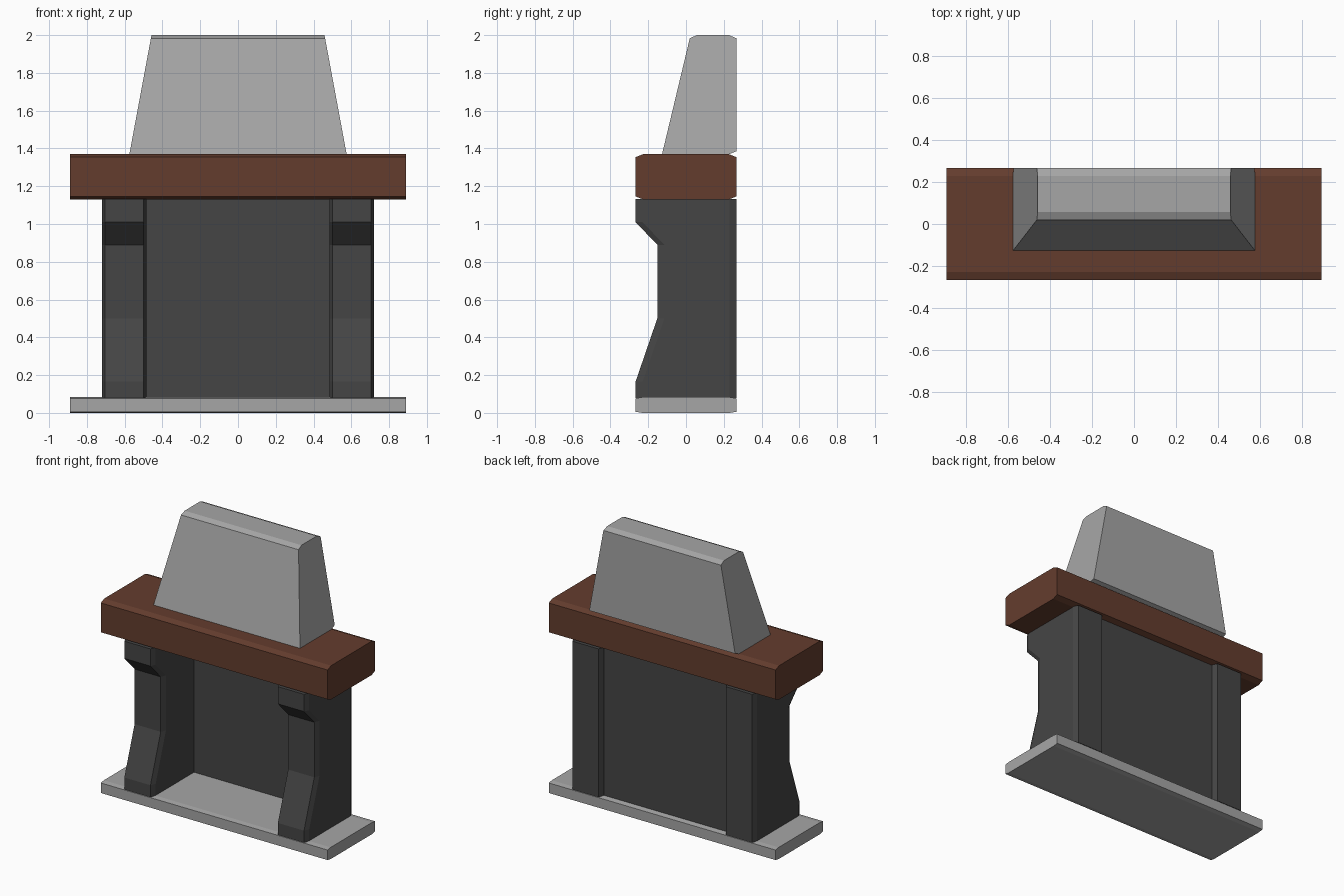
import bpy, bmesh

if "Cube" in bpy.data.objects:
    bpy.data.objects.remove(bpy.data.objects["Cube"])


def material(name, rgb):
    m = bpy.data.materials.new(name)
    m.diffuse_color = (*rgb, 1.0)
    m.use_nodes = True
    m.node_tree.nodes["Principled BSDF"].inputs["Base Color"].default_value = m.diffuse_color
    return m


STONE = material("light_grey_stone", (0.38, 0.38, 0.38))
WOOD = material("brown_wood", (0.127, 0.046, 0.027))
IRON = material("charcoal", (0.06, 0.06, 0.06))


def loft(name, rings, mat):
    """Join equal-sized point rings into a closed flat-shaded solid."""
    bm = bmesh.new()
    loops = [[bm.verts.new(p) for p in ring] for ring in rings]
    n = len(loops[0])
    for a, b in zip(loops, loops[1:]):
        for i in range(n):
            j = (i + 1) % n
            bm.faces.new((a[i], a[j], b[j], b[i]))
    bm.faces.new(loops[0])
    bm.faces.new(loops[-1])
    bmesh.ops.recalc_face_normals(bm, faces=bm.faces)
    mesh = bpy.data.meshes.new(name)
    bm.to_mesh(mesh)
    bm.free()
    mesh.materials.append(mat)
    ob = bpy.data.objects.new(name, mesh)
    bpy.context.collection.objects.link(ob)
    return ob


def bar(name, x, y, z0, z1, cy, cz, mat):
    """Long slab whose lengthwise edges are chamfered."""
    prof = [(-y, z0 + cz), (-y + cy, z0), (y - cy, z0), (y, z0 + cz),
            (y, z1 - cz), (y - cy, z1), (-y + cy, z1), (-y, z1 - cz)]
    return loft(name, [[(s * x, py, pz) for py, pz in prof] for s in (-1, 1)], mat)


# Hearth slab and mantel beam
bar("hearth_slab", 0.89, 0.267, 0.0, 0.083, 0.035, 0.006, STONE)
bar("mantel", 0.89, 0.267, 1.13, 1.37, 0.04, 0.016, WOOD)

# Side pillars: chamfered cross-section, front edge follows the bracket outline
X0, X1, CX, CY, BACK = 0.485, 0.72, 0.015, 0.037, 0.267
outline = [(0.08, -0.267), (0.165, -0.267), (0.5, -0.152),
           (0.89, -0.152), (1.01, -0.267), (1.132, -0.267)]
for side, s in (("left", -1), ("right", 1)):
    rings = []
    for z, f in outline:
        section = [(X0 + CX, f), (X1 - CX, f), (X1, f + CY), (X1, BACK - CY),
                   (X1 - CX, BACK), (X0 + CX, BACK), (X0, BACK - CY), (X0, f + CY)]
        rings.append([(s * x, y, z) for x, y in section])
    loft(side + "_pillar", rings, IRON)

# Back panel of the firebox
loft("back_panel", [[(x, y, z) for x, y in
                     ((-0.5, 0.2), (0.5, 0.2), (0.5, 0.228), (-0.5, 0.228))]
                    for z in (0.08, 1.132)], IRON)

# Chimney hood: sloped front and sides, flat back
hood = [(-0.127, 1.369), (0.225, 1.369), (0.267, 1.385), (0.267, 1.983),
        (0.228, 2.0), (0.057, 2.0), (0.02, 1.983)]


def half_width(z):
    return 0.575 - (z - 1.37) / 0.63 * 0.117


loft("chimney_hood", [[(s * half_width(z), y, z) for y, z in hood] for s in (-1, 1)], STONE)
